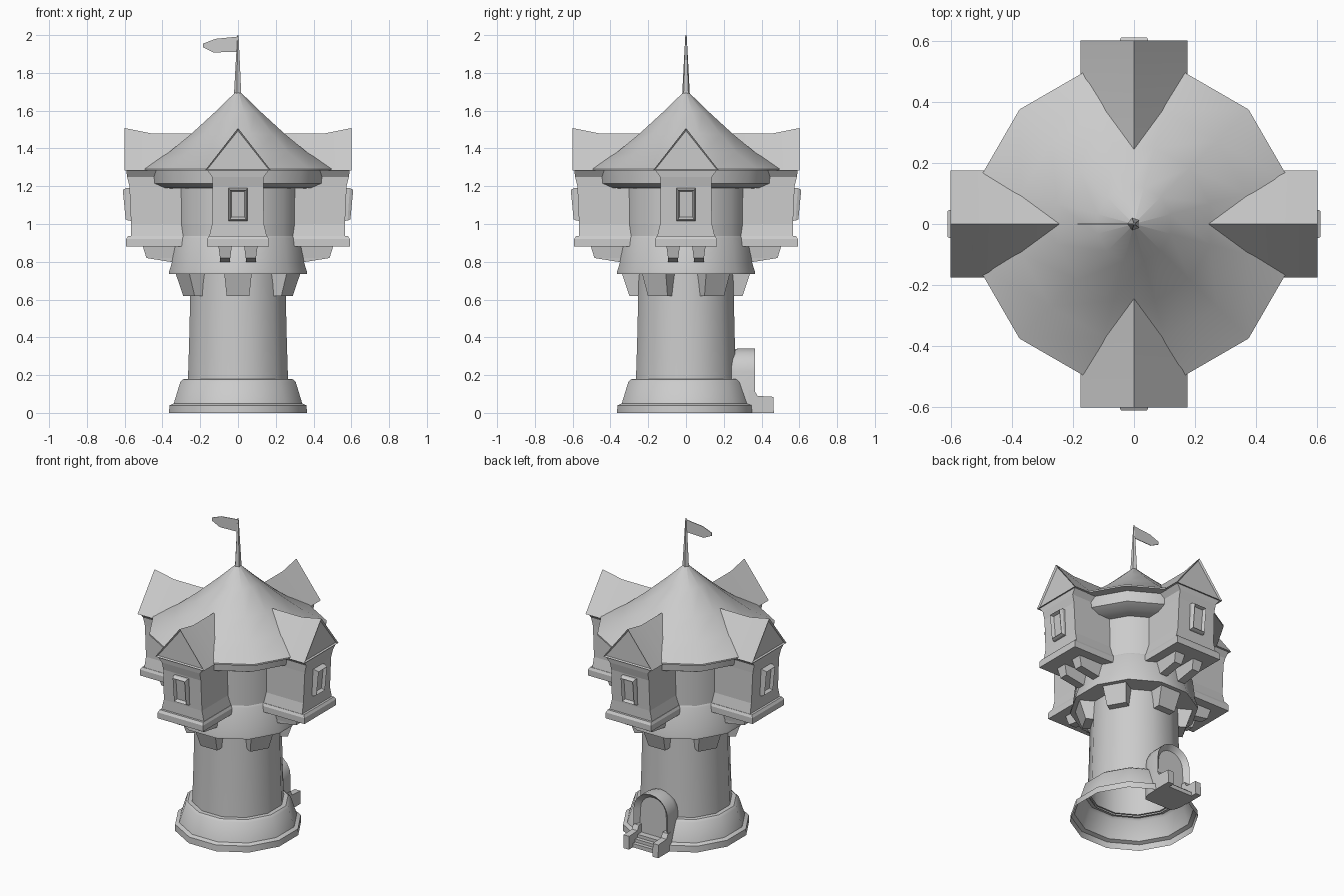
import bpy, bmesh
from math import pi, cos, sin, radians
from mathutils import Matrix

if "Cube" in bpy.data.objects:
    bpy.data.objects.remove(bpy.data.objects["Cube"])

def finish(name, bm, turn=0.0, smooth=True, inset=None, front=None):
    bmesh.ops.remove_doubles(bm, verts=bm.verts, dist=1e-5)
    bmesh.ops.recalc_face_normals(bm, faces=bm.faces)
    if inset:
        # recess the panel on the face furthest along the given axis direction
        face = max(bm.faces, key=lambda f: f.calc_center_median().y * front)
        bmesh.ops.inset_region(bm, faces=[face], thickness=inset[0])
        bmesh.ops.translate(bm, verts=face.verts, vec=face.normal * -inset[1])
    bmesh.ops.transform(bm, matrix=Matrix.Rotation(turn, 4, 'Z'), verts=bm.verts)
    me = bpy.data.meshes.new(name)
    bm.to_mesh(me)
    bm.free()
    ob = bpy.data.objects.new(name, me)
    bpy.context.collection.objects.link(ob)
    if smooth:
        bpy.ops.object.select_all(action='DESELECT')
        bpy.context.view_layer.objects.active = ob
        ob.select_set(True)
        bpy.ops.object.shade_smooth_by_angle(angle=radians(34))
    return ob

def loft(name, loops, turn=0.0, smooth=False, caps=True, closed=True, inset=None, front=-1):
    bm = bmesh.new()
    rows = [[bm.verts.new(p) for p in lp] for lp in loops]
    n = len(rows[0])
    for a, b in zip(rows, rows[1:]):
        for i in range(n if closed else n - 1):
            j = (i + 1) % n
            bm.faces.new((a[i], a[j], b[j], b[i]))
    if caps:
        bm.faces.new(rows[0])
        bm.faces.new(rows[-1])
    return finish(name, bm, turn, smooth, inset, front)

def lathe(name, profile, sides=12, **kw):
    # profile holds half-widths measured to the flat sides
    k = 1 / cos(pi / sides)
    loops = [[(r * k * cos((2 * i + 1) * pi / sides), r * k * sin((2 * i + 1) * pi / sides), z)
              for i in range(sides)] for r, z in profile]
    return loft(name, loops, smooth=True, caps=False, **kw)

def rect(hw, d0, d1, z):
    # horizontal rectangle, d measured outwards towards the front
    return [(-hw, -d0, z), (hw, -d0, z), (hw, -d1, z), (-hw, -d1, z)]

def upright(hw, d0, z0, d1, z1):
    return [(-hw, -d0, z0), (hw, -d0, z0), (hw, -d1, z1), (-hw, -d1, z1)]

def box(name, x0, x1, y0, y1, z0, z1):
    loops = [[(x0, y0, z), (x1, y0, z), (x1, y1, z), (x0, y1, z)] for z in (z0, z1)]
    return loft(name, loops)

# Round tower, open underneath
lathe("plinth", [(.365, 0), (.363, .04), (.34, .05), (.305, .165), (.29, .178), (.255, .18)])
lathe("shaft", [(.265, .17), (.258, .4), (.25, .745)])
lathe("ledge", [(.25, .735), (.365, .735), (.365, .748), (.35, .795), (.335, .925), (.325, .94)])
lathe("upper_wall", [(.328, .93), (.328, 1.19)])
lathe("cornice", [(.325, 1.187), (.40, 1.19), (.45, 1.215), (.457, 1.285)])

# Main roof
lathe("main_roof", [(.32, 1.282), (.512, 1.282), (.512, 1.292), (.37, 1.376), (.25, 1.475),
                    (.12, 1.594), (.001, 1.71)])

# Corbels under the ledge
for k in range(6):
    loft("corbel", [rect(.06, .2, .30, .62), rect(.073, .2, .34, .74)], k * pi / 3)

# Four projecting bays with gables
for k in range(4):
    t = k * pi / 2
    loft("bay_wall", [rect(.155, .25, .568, .925), rect(.137, .25, .566, 1.0),
                      rect(.135, .25, .575, 1.2), rect(.137, .25, .587, 1.25),
                      rect(.165, .25, .592, 1.287)], t)
    loft("bay_floor", [rect(.163, .25, .592, .882), rect(.163, .25, .592, .92),
                       rect(.155, .25, .582, .936)], t)
    loft("gable_roof", [[(-.175, -d, e), (.175, -d, e), (0, -d, r)]
                        for d, e, r in ((.2, 1.283, 1.48), (.46, 1.283, 1.48), (.6, 1.283, 1.508))],
         t, smooth=True, inset=(.014, .01))
    # Window frame with recessed pane
    loft("window", [upright(.05, .55, 1.015, .55, 1.19), upright(.05, .58, 1.018, .592, 1.19),
                    upright(.043, .595, 1.025, .61, 1.18)], t, inset=(.013, .02))
    # Brackets below the bay
    for s in (-1, 1):
        loft("bay_bracket", [[(s * .068 + x, y, z) for x, y, z in lp] for lp in
                             (rect(.026, .3, .36, .80), rect(.027, .3, .485, .82),
                              rect(.036, .3, .505, .886))], t)

# Arched doorway at the back
def arch(r, y):
    pts = [(-r, y, 0)] + [(-r * cos(i * pi / 10), y, .22 + r * sin(i * pi / 10)) for i in range(11)]
    return pts + [(r, y, 0)]

loft("doorway", [arch(.098, .22), arch(.115, .25), arch(.122, .28), arch(.122, .365)],
     smooth=True, inset=(.03, .03), front=1)

# Door steps and side blocks
for i in range(3):
    box("step", -.09, .09, .33, .375 + .025 * i, 0, .065 - .02 * i)
for s in (-1, 1):
    xs = sorted((s * .085, s * .125))
    side = [(.33, 0), (.465, 0), (.462, .085), (.378, .09), (.362, .12), (.33, .12)]
    loft("step_side", [[(x, y, z) for y, z in side] for x in xs])

# Pole and flag
lathe("flag_pole", [(.017, 1.69), (.010, 1.85), (.003, 2.0)], sides=5)
loft("flag", [[(x, y, z) for x, z in ((0, 1.912), (-.13, 1.908), (-.185, 1.935),
                                      (-.185, 1.955), (-.12, 1.98), (0, 1.992))]
              for y in (-.002, .002)])
